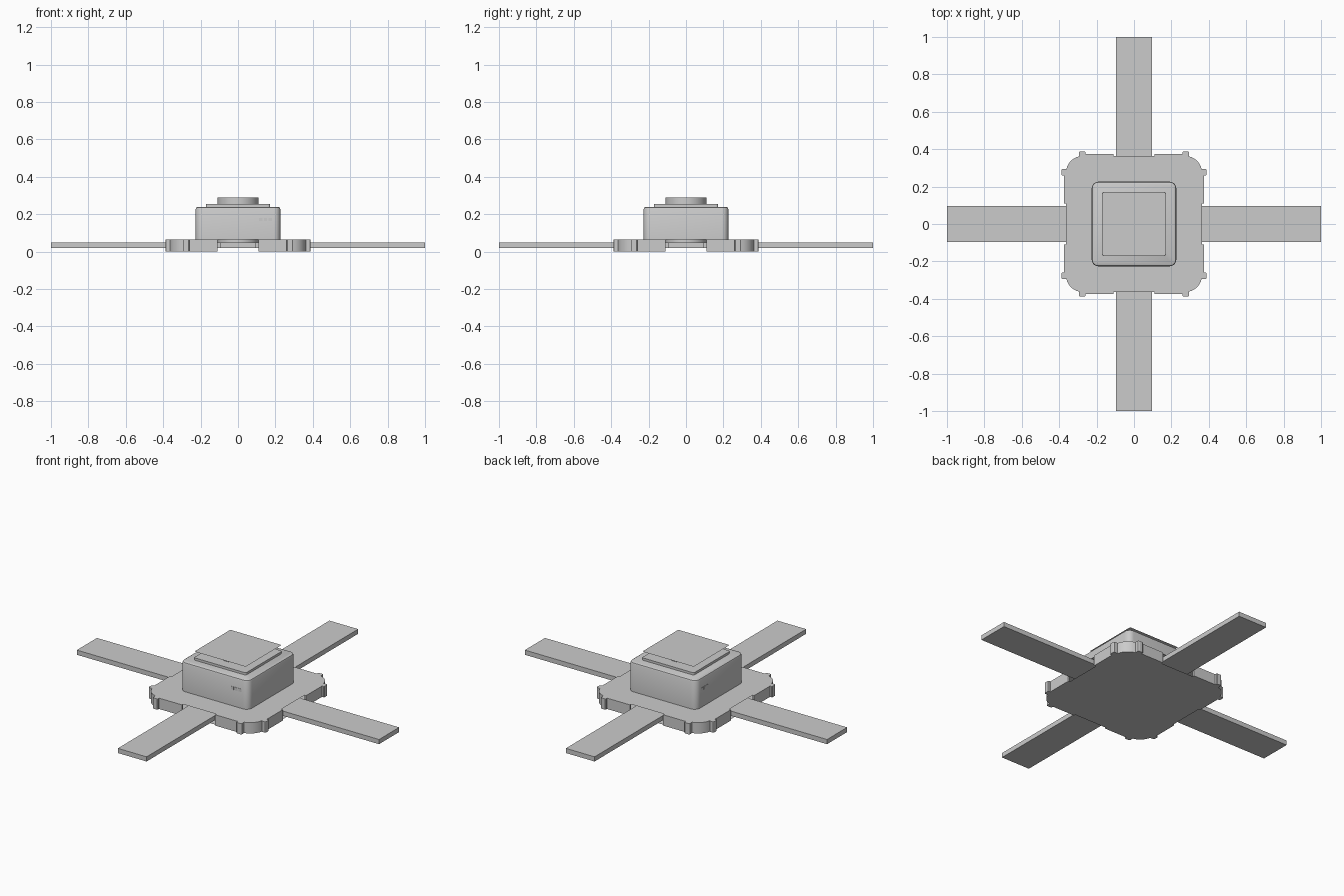
import bpy, bmesh
from math import sin, cos, pi

if "Cube" in bpy.data.objects:
    bpy.data.objects.remove(bpy.data.objects["Cube"])


def finish(name, bm, smooth=True):
    me = bpy.data.meshes.new(name)
    bm.normal_update()
    bm.to_mesh(me)
    bm.free()
    ob = bpy.data.objects.new(name, me)
    bpy.context.collection.objects.link(ob)
    if smooth:
        bpy.context.view_layer.objects.active = ob
        ob.select_set(True)
        bpy.ops.object.shade_smooth_by_angle()
        ob.select_set(False)
    return ob


def rounded_square(h, r, n=6):
    """Counter-clockwise outline of a square with rounded corners."""
    pts = []
    for q in range(4):
        cx = (h - r) * (1, -1, -1, 1)[q]
        cy = (h - r) * (1, 1, -1, -1)[q]
        for i in range(n + 1):
            a = (q + i / n) * pi / 2
            pts.append((cx + r * cos(a), cy + r * sin(a)))
    return pts


def loft(name, rings):
    """Solid from (outline, z) rings, capped at both ends."""
    bm = bmesh.new()
    loops = [[bm.verts.new((x, y, z)) for x, y in pts] for pts, z in rings]
    for a, b in zip(loops, loops[1:]):
        n = len(a)
        for i in range(n):
            bm.faces.new((a[i], a[(i + 1) % n], b[(i + 1) % n], b[i]))
    bm.faces.new(loops[0][::-1])
    bm.faces.new(loops[-1])
    return finish(name, bm)


def circle(r, n=48):
    return [(r * cos(2 * pi * i / n), r * sin(2 * pi * i / n)) for i in range(n)]


def box(name, c, s):
    bm = bmesh.new()
    bmesh.ops.create_cube(bm, size=1)
    bmesh.ops.scale(bm, vec=s, verts=bm.verts)
    bmesh.ops.translate(bm, vec=c, verts=bm.verts)
    return finish(name, bm, False)


def sheet(name, pts, z, up=True):
    bm = bmesh.new()
    vs = [bm.verts.new((x, y, z)) for x, y in pts]
    bm.faces.new(vs if up else vs[::-1])
    return finish(name, bm, False)


# Base corner outline: side wall, clip bump, rounded corner, bump, side wall
P, W, B, R = 0.364, 0.374, 0.388, 0.09
half = [(P, 0.11), (W, 0.11), (W, 0.26), (B - 0.003, 0.26), (B, 0.264),
        (B, 0.288), (B - 0.004, 0.294), (P, 0.294)]
arc = [(P - R + R * cos(i * pi / 16), P - R + R * sin(i * pi / 16)) for i in range(1, 8)]
corner = half + arc + [(y, x) for x, y in reversed(half)]


def turn(pts, k):
    for _ in range(k):
        pts = [(-y, x) for x, y in pts]
    return pts


outline = [p for k in range(4) for p in turn(corner, k)]
sheet("base_top", outline, 0.065)
sheet("base_bottom", outline, 0.0, up=False)

# Corner walls, leaving an open slot for each strap
for k in range(4):
    bm = bmesh.new()
    pts = turn(corner, k)
    lo = [bm.verts.new((x, y, 0)) for x, y in pts]
    hi = [bm.verts.new((x, y, 0.065)) for x, y in pts]
    for i in range(len(pts) - 1):
        bm.faces.new((lo[i], lo[i + 1], hi[i + 1], hi[i]))
    finish(f"base_corner_wall_{k + 1}", bm)

# Crossing straps through the base
box("strap_x", (0, 0, 0.034), (2.0, 0.19, 0.028))
box("strap_y", (0, 0, 0.034), (0.19, 2.0, 0.028))
loft("lower_hub", [(circle(0.11), 0.04), (circle(0.11), 0.064)])

# Main housing with a softened top rim
loft("housing", [(rounded_square(0.226, 0.035), 0.064),
                 (rounded_square(0.226, 0.035), 0.229),
                 (rounded_square(0.223, 0.032), 0.236),
                 (rounded_square(0.215, 0.024), 0.240)])

# Raised step, round post and thin top plate
loft("top_step", [(rounded_square(0.172, 0.012), 0.239),
                  (rounded_square(0.172, 0.012), 0.254)])
loft("top_post", [(circle(0.11), 0.253), (circle(0.11), 0.289)])
sheet("top_plate", rounded_square(0.17, 0.01), 0.29)

# Three small square ports on the front and on the left side
for i in range(3):
    t = 0.122 + i * 0.025
    for name, c, ax in (("front_port", (t, -0.226, 0.172), 1), ("left_port", (-0.226, t, 0.172), 0)):
        s = [0.018, 0.018, 0.018]
        s[ax] = 0.003
        box(f"{name}_{i + 1}", c, s)
